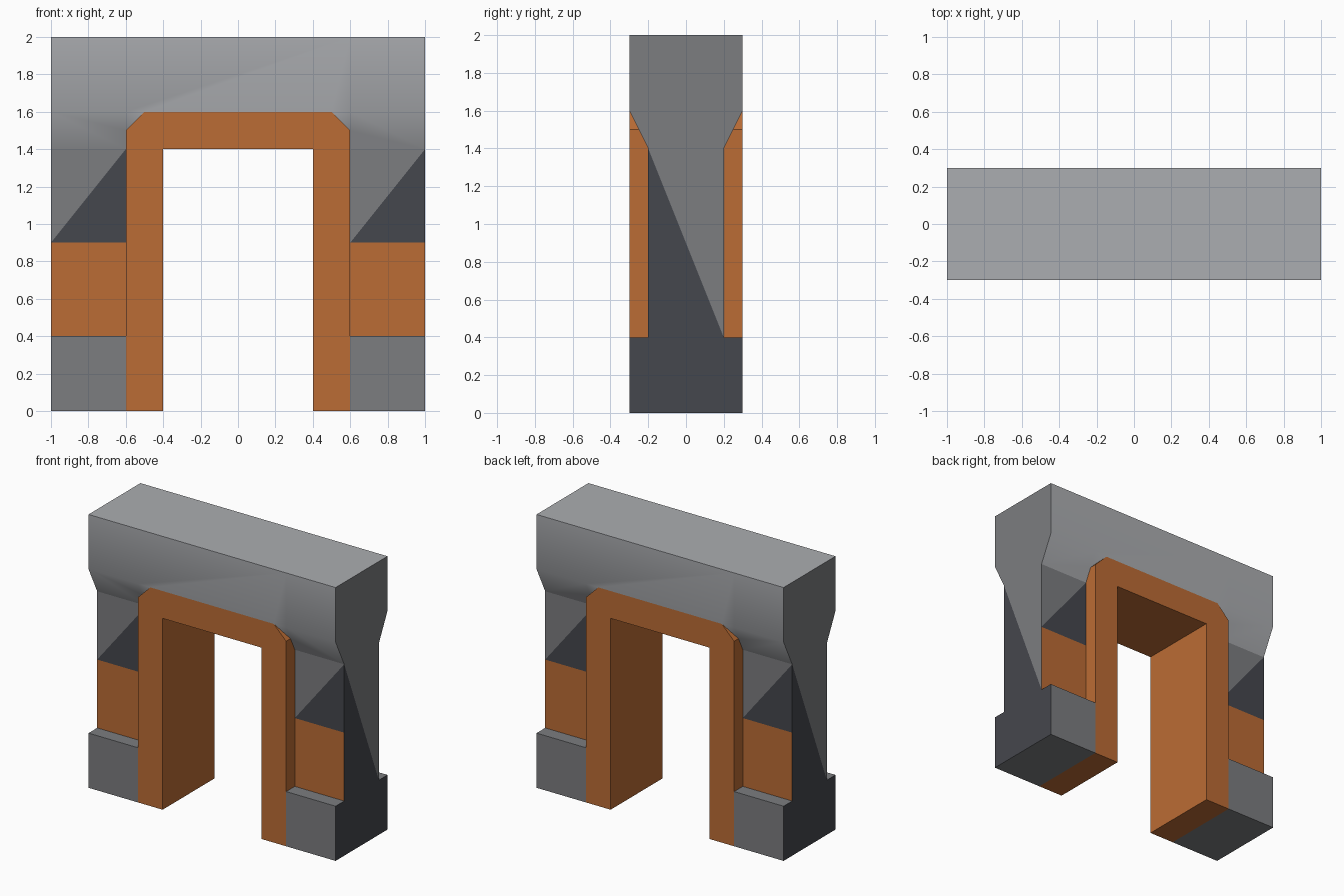
import bpy, bmesh

if "Cube" in bpy.data.objects:
    bpy.data.objects.remove(bpy.data.objects["Cube"])


def material(name, rgb):
    m = bpy.data.materials.new(name)
    m.diffuse_color = (*rgb, 1)
    m.use_nodes = True
    m.node_tree.nodes["Principled BSDF"].inputs["Base Color"].default_value = m.diffuse_color
    return m


GREY, DARK, ORANGE, LIGHT = range(4)
MATS = [material("mid_grey", (0.2, 0.205, 0.215)),
        material("dark_grey", (0.06, 0.063, 0.075)),
        material("rust_orange", (0.5, 0.15, 0.035)),
        material("light_grey", (0.41, 0.42, 0.44))]


def finish(name, bm, mats):
    bmesh.ops.recalc_face_normals(bm, faces=bm.faces)
    me = bpy.data.meshes.new(name)
    bm.to_mesh(me)
    bm.free()
    for m in mats:
        me.materials.append(m)
    ob = bpy.data.objects.new(name, me)
    bpy.context.collection.objects.link(ob)
    return ob


def prism(name, outline, depth, mats):
    """Extrude an (x, z) outline symmetrically along y."""
    bm = bmesh.new()
    f = bm.faces.new([bm.verts.new((x, -depth, z)) for x, z in outline])
    r = bmesh.ops.extrude_face_region(bm, geom=[f])
    vs = [v for v in r["geom"] if isinstance(v, bmesh.types.BMVert)]
    bmesh.ops.translate(bm, verts=vs, vec=(0, 2 * depth, 0))
    return finish(name, bm, mats)


# Wall: cross-section swept along x, with coloured panels on the piers
half = [(.3, 0), (.3, .4), (.2, .4), (.2, .9), (.2, 1.4), (.3, 1.6), (.3, 2)]
section = half + [(-y, z) for y, z in reversed(half)]
colours = [GREY, GREY, ORANGE, GREY, LIGHT, LIGHT]
colours = colours + [LIGHT] + colours[::-1] + [GREY]
n = len(section)
bm = bmesh.new()
rings = [[bm.verts.new((x, y, z)) for y, z in section] for x in (-1, -.6, .6, 1)]


def face(verts, colour, smooth=False):
    f = bm.faces.new(verts)
    f.material_index = colour
    f.smooth = smooth


for s in range(3):
    a, b = rings[s], rings[s + 1]
    for k in range(n):
        j = (k + 1) % n
        if s != 1 and k == 3:        # back diagonal panel
            face((a[k], b[k], a[j]), DARK)
            face((b[k], b[j], a[j]), GREY)
        elif s != 1 and k == 9:      # front diagonal panel
            face((a[j], b[j], b[k]), DARK)
            face((a[j], b[k], a[k]), GREY)
        else:
            face((a[k], b[k], b[j], a[j]), colours[k], k in (4, 5, 7, 8))

# Wall ends: the left end is the right end turned half a circle
for ring in (rings[3], rings[0][::-1]):
    for ids, colour in (((0, 1, 2, 11, 12, 13), DARK), ((2, 9, 10, 11), DARK),
                        ((2, 3, 4, 9), GREY), ((4, 5, 6, 7, 8, 9), GREY)):
        face([ring[i] for i in ids], colour)
wall = finish("gate_wall", bm, MATS)


# Doorway cut to the outside of the door frame
def arch(bottom):
    return [(-.6, bottom), (-.6, 1.5), (-.5, 1.6), (.5, 1.6), (.6, 1.5), (.6, bottom)]


cutter = prism("doorway_cutter", arch(-.2), .5, [])
cutter.hide_render = True
mod = wall.modifiers.new("doorway", "BOOLEAN")
mod.operation = "DIFFERENCE"
mod.solver = "EXACT"
mod.object = cutter
bpy.context.view_layer.objects.active = wall
bpy.ops.object.modifier_apply(modifier=mod.name)
bpy.data.objects.remove(cutter)

# Door frame with clipped upper corners
prism("door_frame", arch(0) + [(.4, 0), (.4, 1.4), (-.4, 1.4), (-.4, 0)], .3, [MATS[ORANGE]])
